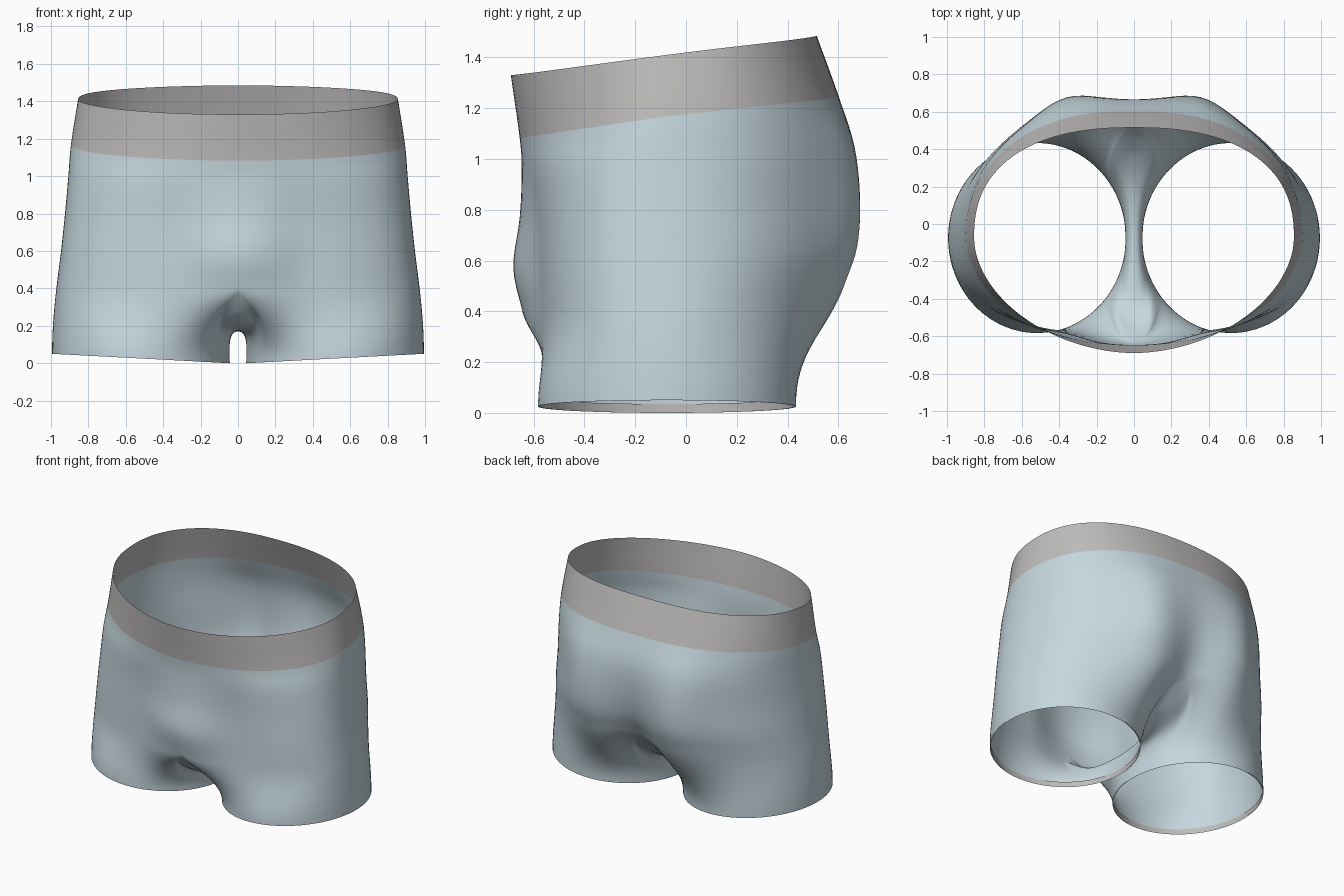
import bpy, bmesh, math
from mathutils import Vector

cube = bpy.data.objects.get("Cube")
if cube:
    bpy.data.objects.remove(cube)

ARC, STEPS, LEG_ROWS = 64, 5, 18
CENTRE_Y = -0.075


def material(name, rgb):
    m = bpy.data.materials.new(name)
    m.use_nodes = True
    m.diffuse_color = (*rgb, 1)
    m.node_tree.nodes["Principled BSDF"].inputs["Base Color"].default_value = (*rgb, 1)
    return m


def spline(keys, steps):
    """Catmull-Rom curve through tuples of any length."""
    keys = [Vector(k) for k in keys]
    pts = [2 * keys[0] - keys[1]] + keys + [2 * keys[-1] - keys[-2]]
    out = []
    for a, b, c, d in zip(pts, pts[1:], pts[2:], pts[3:]):
        for s in range(steps):
            t = s / steps
            out.append(b + 0.5 * t * (c - a + t * (2 * a - 5 * b + 4 * c - d
                                                   + t * (3 * (b - c) + d - a))))
    return out + [keys[-1]]


def half_section(row):
    """Half ring round the left side, from front centre to back centre."""
    zf, zs, zb, width, yf, yb, pouch, cleft, buttock, front_power, back_power = row
    ring = []
    for i in range(ARC + 1):
        a = math.pi * i / ARC
        s, c = math.sin(a), math.cos(a)
        n = front_power if c > 0 else back_power
        r = (abs(s) ** n + abs(c) ** n) ** (-1 / n)
        x = width * r * s if 0 < i < ARC else 0
        if c > 0:
            y = CENTRE_Y + (yf - CENTRE_Y) * r * c
            y -= pouch * max(0, 1 - (x / 0.4) ** 2) ** 2
            z = zs + (zf - zs) * c
        else:
            y = CENTRE_Y - (yb - CENTRE_Y) * r * c
            y += buttock * math.exp(-((x - 0.38) / 0.17) ** 2)
            y -= cleft * math.exp(-(x / 0.18) ** 2)
            z = zs - (zb - zs) * c
        ring.append(Vector((x, y, z)))
    return ring


def add_strip(bm, rows, closed=False):
    grid = [[bm.verts.new(p) for p in row] for row in rows]
    for r0, r1 in zip(grid, grid[1:]):
        n = len(r0)
        for i in range(n if closed else n - 1):
            j = (i + 1) % n
            bm.faces.new((r0[i], r1[i], r1[j], r0[j]))


def finish(bm, name, mat):
    bmesh.ops.remove_doubles(bm, verts=bm.verts, dist=0.0005)
    bmesh.ops.recalc_face_normals(bm, faces=bm.faces)
    mesh = bpy.data.meshes.new(name)
    bm.to_mesh(mesh)
    bm.free()
    mesh.materials.append(mat)
    mesh.shade_smooth()
    obj = bpy.data.objects.new(name, mesh)
    bpy.context.collection.objects.link(obj)
    mirror = obj.modifiers.new("Mirror", "MIRROR")
    mirror.merge_threshold = 0.001
    return obj


fabric = material("pale blue fabric", (0.56, 0.68, 0.73))
elastic = material("grey elastic", (0.52, 0.50, 0.50))

# Sections: front, side and back height, half width, front y, back y,
# pouch bulge, cleft depth, buttock bulge, front and back squareness
sections = [
    (1.33, 1.41, 1.485, 0.855, -0.69, 0.515, 0, 0, 0, 1.87, 2.4),
    (1.083, 1.168, 1.245, 0.893, -0.655, 0.607, 0, 0.005, 0, 2, 2.25),
    (0.95, 1.0, 1.05, 0.907, -0.63, 0.675, 0.017, 0.015, 0.025, 2.3, 2.1),
    (0.77, 0.8, 0.85, 0.925, -0.605, 0.695, 0.05, 0.035, 0.042, 2.5, 2),
    (0.57, 0.61, 0.66, 0.945, -0.595, 0.685, 0.085, 0.065, 0.042, 2.6, 2),
    (0.39, 0.45, 0.5, 0.965, -0.59, 0.64, 0.052, 0.1, 0.03, 2.6, 2),
]
rows = [half_section(r) for r in spline(sections, STEPS)]

# Waistband
bm = bmesh.new()
add_strip(bm, rows[:STEPS + 1])
finish(bm, "waistband", elastic)

# Crotch seam on the centre line, running from back to front
torso = rows[STEPS:]
last, before = torso[-1], torso[-2]
seam_keys = [(0.46, 0.4), (0.35, 0.3), (0.2, 0.22), (0.02, 0.178), (-0.2, 0.17),
             (-0.4, 0.19), (-0.52, 0.245), (-0.59, 0.315)]
seam_keys = [last[-1].yz] + seam_keys + [last[0].yz]
seam = [Vector((0, p[0], p[1])) for p in spline(seam_keys, 4)][1:-1]
K = len(seam) + 1

# Upper leg ring with its downward directions, and the matching hem ring
top, aim, hem = last + seam, [], []
side = Vector((1, 0, 0))
for i in range(len(top)):
    if i <= ARC:
        down = (last[i] - before[i]).normalized()
        blend = 0.5 * max(0, 1 - min(i, ARC - i) / 7)
        phi = math.radians(-50 + 280 * i / ARC)
    else:
        j = i - ARC
        end = last[-1] - before[-1] if j < K / 2 else last[0] - before[0]
        down = end.normalized()
        blend = min(1, 0.5 + 0.5 * min(j, K - j) / 6)
        phi = math.radians(230 + 80 * j / K)
    aim.append(down.lerp(side, blend).normalized())
    x = 0.519 + 0.475 * math.sin(phi)
    hem.append(Vector((x, CENTRE_Y - 0.508 * math.cos(phi), 0.05 * (x - 0.044) / 0.95)))

# Legs sweep smoothly from the upper ring to the hem
leg = []
for k in range(LEG_ROWS + 1):
    t = k / LEG_ROWS
    h0, h1 = 2 * t**3 - 3 * t**2 + 1, 3 * t**2 - 2 * t**3
    g0, g1 = t**3 - 2 * t**2 + t, t**3 - t**2
    ring = []
    for p, d, q in zip(top, aim, hem):
        size = (q - p).length
        ring.append(h0 * p + h1 * q + g0 * size * d + g1 * Vector((0, 0, -size)))
    leg.append(ring)

bm = bmesh.new()
add_strip(bm, torso)
add_strip(bm, leg, closed=True)
finish(bm, "brief_body", fabric)

# Thin lining inside each leg hem
axis = Vector((0.519, CENTRE_Y, 0))
lining = []
for lift in (0, 0.035):
    lining.append([axis + Vector(((p.x - axis.x) * 0.988, (p.y - axis.y) * 0.988, p.z + lift))
                   for p in hem])
bm = bmesh.new()
add_strip(bm, lining, closed=True)
finish(bm, "hem_lining", elastic)
